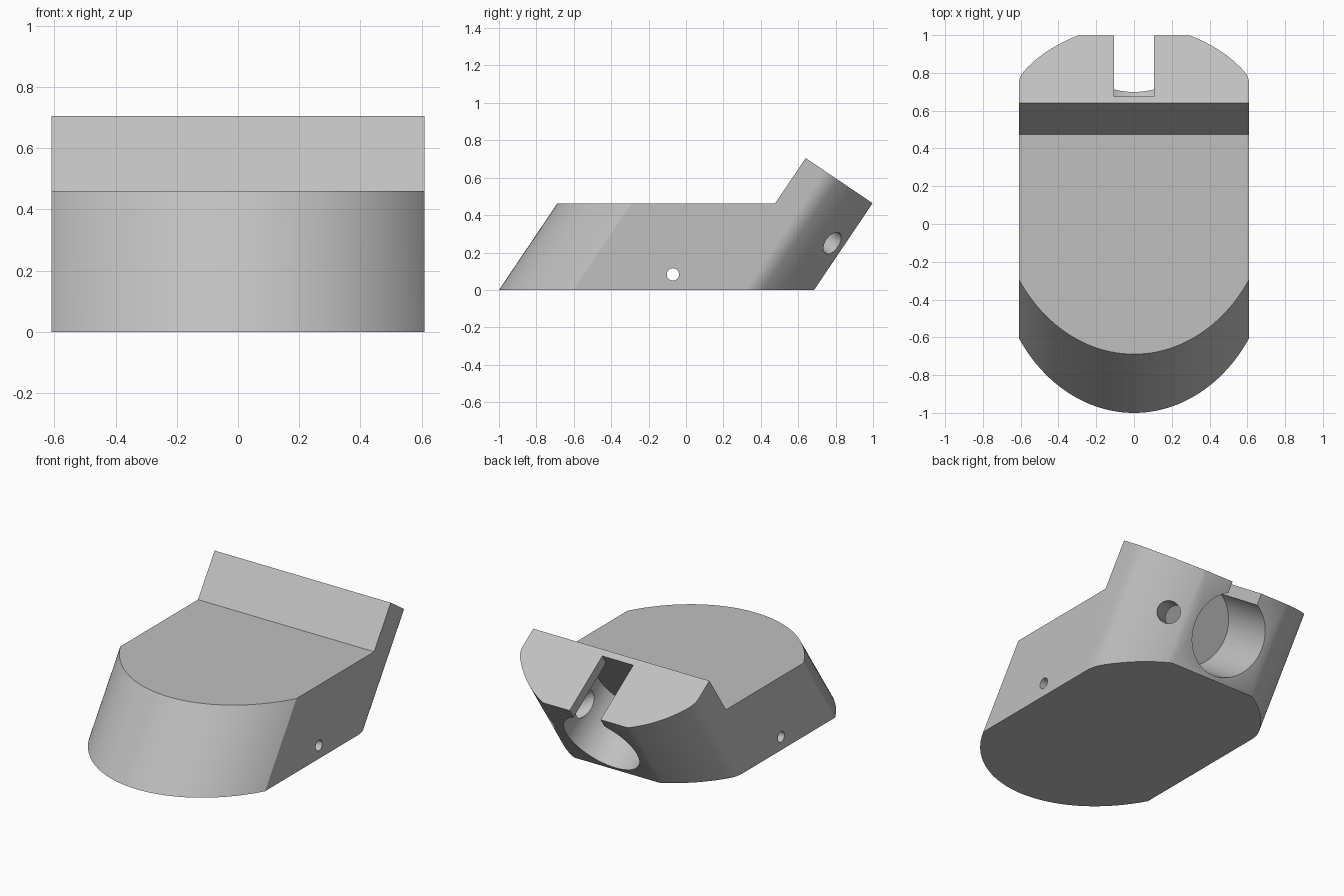
import bpy, bmesh, math
from mathutils import Vector, Matrix

if "Cube" in bpy.data.objects:
    bpy.data.objects.remove(bpy.data.objects["Cube"])

LEAN = math.radians(34)                                     # backward lean of the body
D = Vector((0, math.sin(LEAN), math.cos(LEAN)))             # along the lean
N = Vector((0, math.cos(LEAN), -math.sin(LEAN)))            # out of the back flat
X = Vector((1, 0, 0))
BACK = Vector((0, 0.685, 0))                                # bottom of the back flat

grey = bpy.data.materials.new("plain_grey")
grey.diffuse_color = (0.53, 0.53, 0.53, 1)
grey.use_nodes = True
grey.node_tree.nodes["Principled BSDF"].inputs["Base Color"].default_value = grey.diffuse_color


def add_object(name, bm):
    bmesh.ops.recalc_face_normals(bm, faces=bm.faces)
    mesh = bpy.data.meshes.new(name)
    bm.to_mesh(mesh)
    bm.free()
    mesh.materials.append(grey)
    obj = bpy.data.objects.new(name, mesh)
    bpy.context.collection.objects.link(obj)
    return obj


def prism(name, points, vec):
    bm = bmesh.new()
    face = bm.faces.new([bm.verts.new(p) for p in points])
    new = bmesh.ops.extrude_face_region(bm, geom=[face])["geom"]
    bmesh.ops.translate(bm, vec=vec, verts=[v for v in new if isinstance(v, bmesh.types.BMVert)])
    return add_object(name, bm)


def rod(name, start, end, radius, sides=48):
    start, axis = Vector(start), Vector(end) - Vector(start)
    u = axis.orthogonal().normalized()
    v = axis.normalized().cross(u)
    ring = [start + radius * (u * math.cos(a) + v * math.sin(a))
            for a in (2 * math.pi * i / sides for i in range(sides))]
    return prism(name, ring, axis)


def boolean(obj, tool, operation):
    mod = obj.modifiers.new(tool.name, 'BOOLEAN')
    mod.operation, mod.solver, mod.object = operation, 'EXACT', tool
    bpy.context.view_layer.objects.active = obj
    bpy.ops.object.modifier_apply(modifier=mod.name)
    bpy.data.objects.remove(tool)


# Footprint: round bar trimmed to flat sides and a flat back, rear corners rounded
RX, RY, CY, W = 0.73, 0.88, -0.12, 0.61
half = []
a0 = math.asin(W / RX)
for i in range(25):                                         # front arc, centre to side
    a = a0 * i / 24
    half.append((RX * math.sin(a), CY - RY * math.cos(a)))
for i in range(9):                                          # rounded rear corner
    t = i / 8
    p = [(1 - t) ** 2, 2 * t * (1 - t), t * t]
    half.append((p[0] * W + p[1] * W + p[2] * 0.583, p[0] * 0.31 + p[1] * 0.364 + p[2] * 0.409))
b0, b1 = math.asin(0.583 / RX), math.acos((0.685 - CY) / RY)
for i in range(1, 17):                                      # rear arc up to the back flat
    a = b0 + (b1 - b0) * i / 16
    half.append((RX * math.sin(a), CY + RY * math.cos(a)))
outline = half + [(-x, y) for x, y in reversed(half[1:])]
body = prism("body", [(x, y, 0) for x, y in outline], D * 1.3)

# Side profile: low deck with a raised square-cut head
tan = math.tan(LEAN)
profile = [(-1.5, 0), (1.5, 0), (1.5, 0.461 - 0.5 * tan), (0.64, 0.705), (0.475, 0.461), (-1.5, 0.461)]
profile[2] = (1.5, 0.705 - (1.5 - 0.64) * tan)
boolean(body, prism("side_profile", [(-1, y, z) for y, z in profile], X * 2), 'INTERSECT')

# Blind bore in the back flat, with a slot opening it through the top
DEPTH = 0.39
bore = BACK + D * 0.27
boolean(body, rod("bore", bore + N * 0.2, bore - N * DEPTH, 0.245, 64), 'DIFFERENCE')
corners = [(-0.107, 0.2), (0.107, 0.2), (0.107, -DEPTH), (-0.107, -DEPTH)]
boolean(body, prism("slot", [bore + X * x + N * n for x, n in corners], D * 0.6), 'DIFFERENCE')

# Clamping screw hole from the rear right into the bore
mouth = X * 0.40 + N * 0.509 + D * 0.645
aim = (X + N).normalized()
boolean(body, rod("screw_hole", mouth + aim * 0.3, mouth - aim * 0.35, 0.065), 'DIFFERENCE')

# Cross pin hole
boolean(body, rod("pin_hole", (-1, -0.07, 0.083), (1, -0.07, 0.083), 0.033, 32), 'DIFFERENCE')

bpy.ops.object.select_all(action='DESELECT')
body.select_set(True)
bpy.context.view_layer.objects.active = body
bpy.ops.object.shade_smooth_by_angle(angle=math.radians(25))
